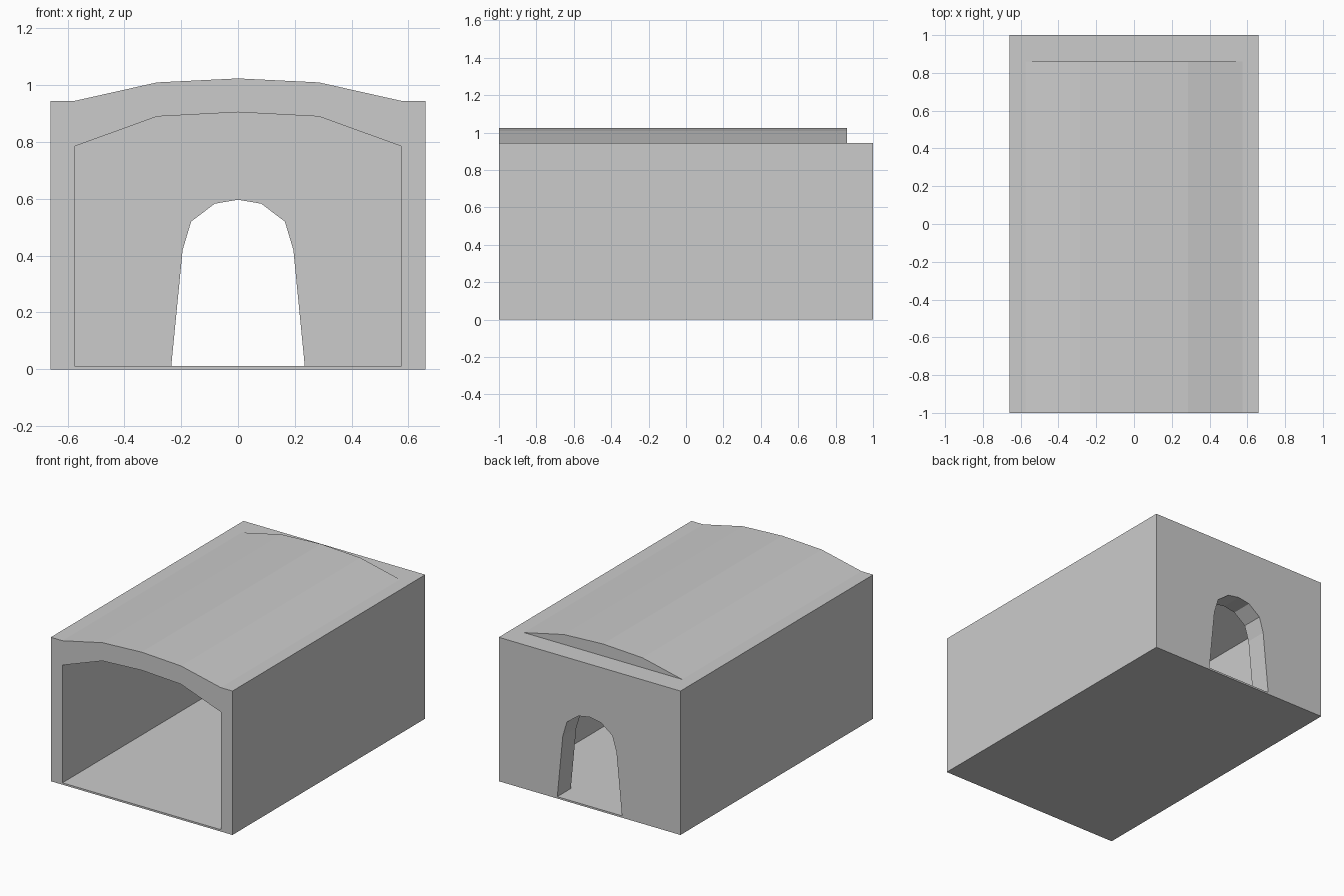
import bpy, bmesh

if "Cube" in bpy.data.objects:
    bpy.data.objects.remove(bpy.data.objects["Cube"])


def mirrored(half):
    # half profile runs from bottom right up to the apex on x = 0
    return half + [(-x, z) for x, z in reversed(half) if x > 0]


def prism(name, half, y0, y1):
    # extrude a mirrored x-z profile along y
    bm = bmesh.new()
    face = bm.faces.new([bm.verts.new((x, y0, z)) for x, z in mirrored(half)])
    ext = bmesh.ops.extrude_face_region(bm, geom=[face])
    verts = [g for g in ext["geom"] if isinstance(g, bmesh.types.BMVert)]
    bmesh.ops.translate(bm, verts=verts, vec=(0, y1 - y0, 0))
    bmesh.ops.recalc_face_normals(bm, faces=bm.faces[:])
    mesh = bpy.data.meshes.new(name)
    bm.to_mesh(mesh)
    bm.free()
    obj = bpy.data.objects.new(name, mesh)
    bpy.context.collection.objects.link(obj)
    return obj


def carve(target, cutter):
    mod = target.modifiers.new("cut", 'BOOLEAN')
    mod.operation = 'DIFFERENCE'
    mod.solver = 'EXACT'
    mod.object = cutter
    bpy.context.view_layer.objects.active = target
    bpy.ops.object.modifier_apply(modifier=mod.name)
    bpy.data.objects.remove(cutter)


# Vaulted outer block
vault = prism("vaulted_hall", [(0.66, 0), (0.66, 0.945), (0.575, 0.945),
                               (0.285, 1.01), (0, 1.024)], -1, 1)

# Lower flat top of the back wall
carve(vault, prism("back_step", [(0.75, 0.945), (0.75, 1.2)], 0.86, 1.2))

# Hollow interior, open at the front
carve(vault, prism("interior", [(0.575, 0.012), (0.575, 0.785),
                                (0.285, 0.89), (0, 0.905)], -1.2, 0.86))

# Arched doorway through the back wall
carve(vault, prism("doorway", [(0.235, 0.012), (0.195, 0.42), (0.165, 0.52),
                               (0.082, 0.583), (0, 0.597)], 0.8, 1.2))
